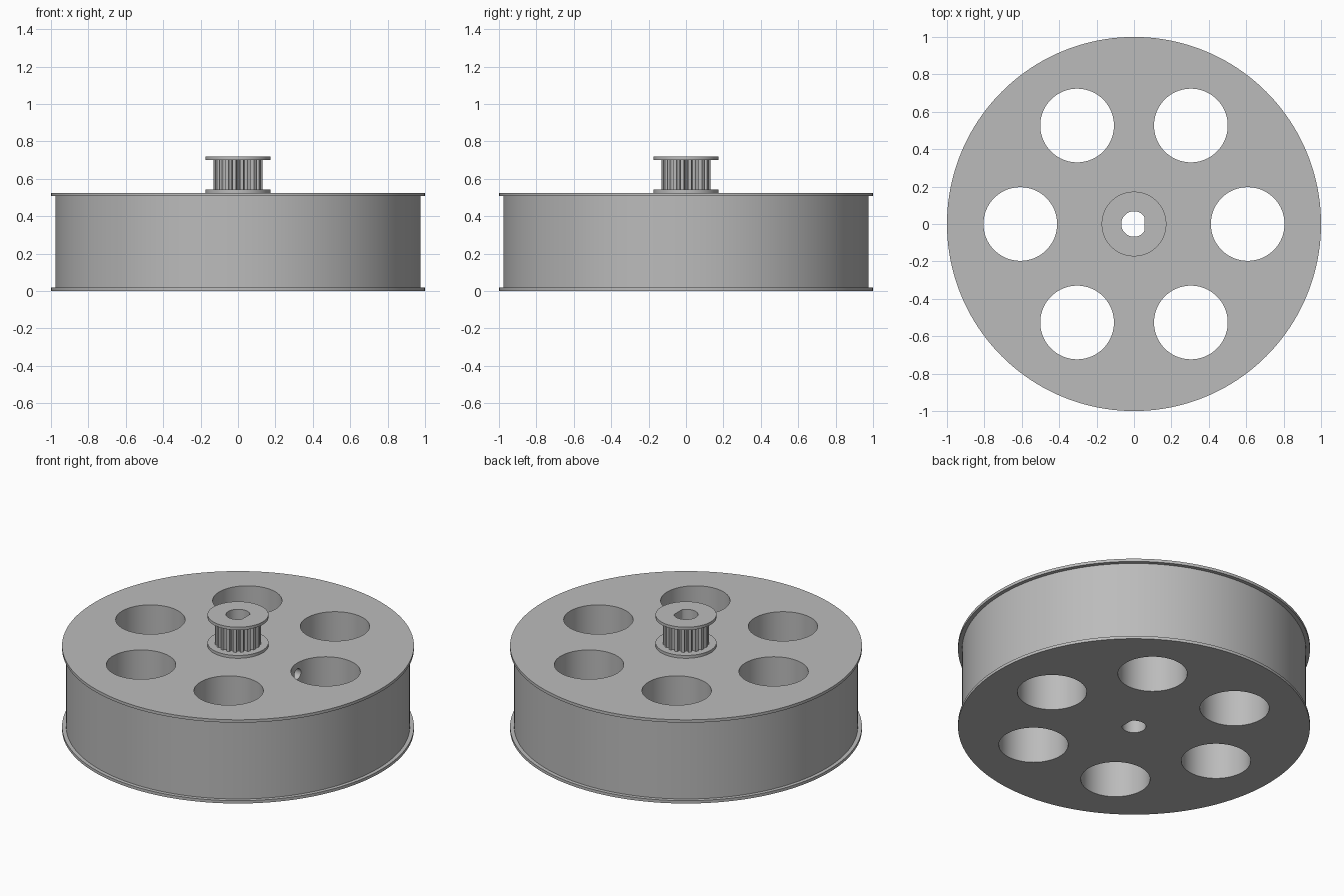
import bpy
import math
from mathutils import Matrix
import bmesh

cube = bpy.data.objects.get("Cube")
if cube:
    bpy.data.objects.remove(cube, do_unlink=True)

grey = bpy.data.materials.new("plain grey")
grey.use_nodes = True
COLOUR = (0.5, 0.5, 0.5, 1)
grey.diffuse_color = COLOUR
grey.node_tree.nodes["Principled BSDF"].inputs["Base Color"].default_value = COLOUR


def circle(radius, steps):
    return [(radius * math.cos(math.tau * i / steps),
             radius * math.sin(math.tau * i / steps)) for i in range(steps)]


def finish(name, bm):
    bmesh.ops.recalc_face_normals(bm, faces=bm.faces)
    mesh = bpy.data.meshes.new(name)
    bm.to_mesh(mesh)
    bm.free()
    mesh.materials.append(grey)
    obj = bpy.data.objects.new(name, mesh)
    bpy.context.collection.objects.link(obj)
    return obj


def prism(name, outline, z0, z1):
    """Extrude a closed outline from z0 to z1."""
    bm = bmesh.new()
    face = bm.faces.new([bm.verts.new((x, y, z0)) for x, y in outline])
    top = bmesh.ops.extrude_face_region(bm, geom=[face])["geom"]
    verts = [v for v in top if isinstance(v, bmesh.types.BMVert)]
    bmesh.ops.translate(bm, verts=verts, vec=(0, 0, z1 - z0))
    return finish(name, bm)


def lathe(name, profile, steps):
    """Stack rings of (radius, z) into a closed solid."""
    bm = bmesh.new()
    rings = [[bm.verts.new((x, y, z)) for x, y in circle(r, steps)]
             for r, z in profile]
    for low, high in zip(rings, rings[1:]):
        for i in range(steps):
            j = (i + 1) % steps
            bm.faces.new((low[i], low[j], high[j], high[i]))
    bm.faces.new(rings[0])
    bm.faces.new(rings[-1])
    return finish(name, bm)


def cut(obj, cutters):
    for cutter in cutters:
        cutter.hide_render = True
        mod = obj.modifiers.new("cut", "BOOLEAN")
        mod.operation = "DIFFERENCE"
        mod.solver = "EXACT"
        mod.object = cutter
        bpy.context.view_layer.objects.active = obj
        bpy.ops.object.modifier_apply(modifier=mod.name)


# Wheel drum with a thin lip at each end
drum = lathe("wheel_drum", [(1, 0), (1, 0.018), (0.977, 0.018),
                            (0.977, 0.507), (1, 0.507), (1, 0.525)], 160)

# Toothed belt pulley: rounded grooves between flat teeth
TEETH = 20
teeth_outline = []
for t in range(TEETH):
    middle = math.tau * t / TEETH
    for k in range(7):
        a = math.pi * k / 6
        offset = -0.088 * math.cos(a)
        radius = 0.132 - 0.018 * math.sin(a)
        angle = middle + offset
        teeth_outline.append((radius * math.cos(angle), radius * math.sin(angle)))
pulley = [
    prism("pulley_lower_flange", circle(0.173, 96), 0.525, 0.543),
    prism("pulley_teeth", teeth_outline, 0.543, 0.702),
    prism("pulley_upper_flange", circle(0.173, 96), 0.702, 0.72),
]

# Shaft bore with one flat side
bore = prism("bore_cutter", [(min(x, 0.055), y) for x, y in circle(0.068, 64)
                             if x < 0.055 or abs(y) > 0.035], -0.1, 0.9)

# Six lightening holes
holes = []
for i in range(6):
    a = math.tau * i / 6
    cx, cy = 0.608 * math.cos(a), 0.608 * math.sin(a)
    holes.append(prism("hole_cutter", [(cx + x, cy + y) for x, y in circle(0.197, 80)],
                       -0.1, 0.7))

# Set screw hole running from one lightening hole to the bore
screw = prism("screw_cutter", circle(0.033, 32), 0, 0.55)
screw.data.transform(Matrix.Translation((0, 0, 0.455)) @ Matrix.Rotation(math.pi / 2, 4, "Y"))

cut(drum, [bore, screw] + holes)
for part in pulley:
    cut(part, [bore])
for helper in [bore, screw] + holes:
    bpy.data.objects.remove(helper, do_unlink=True)

# Smooth curved walls, sharp rims
bpy.ops.object.select_all(action="DESELECT")
for part in [drum] + pulley:
    part.select_set(True)
bpy.context.view_layer.objects.active = drum
bpy.ops.object.shade_smooth_by_angle(angle=math.radians(25))
